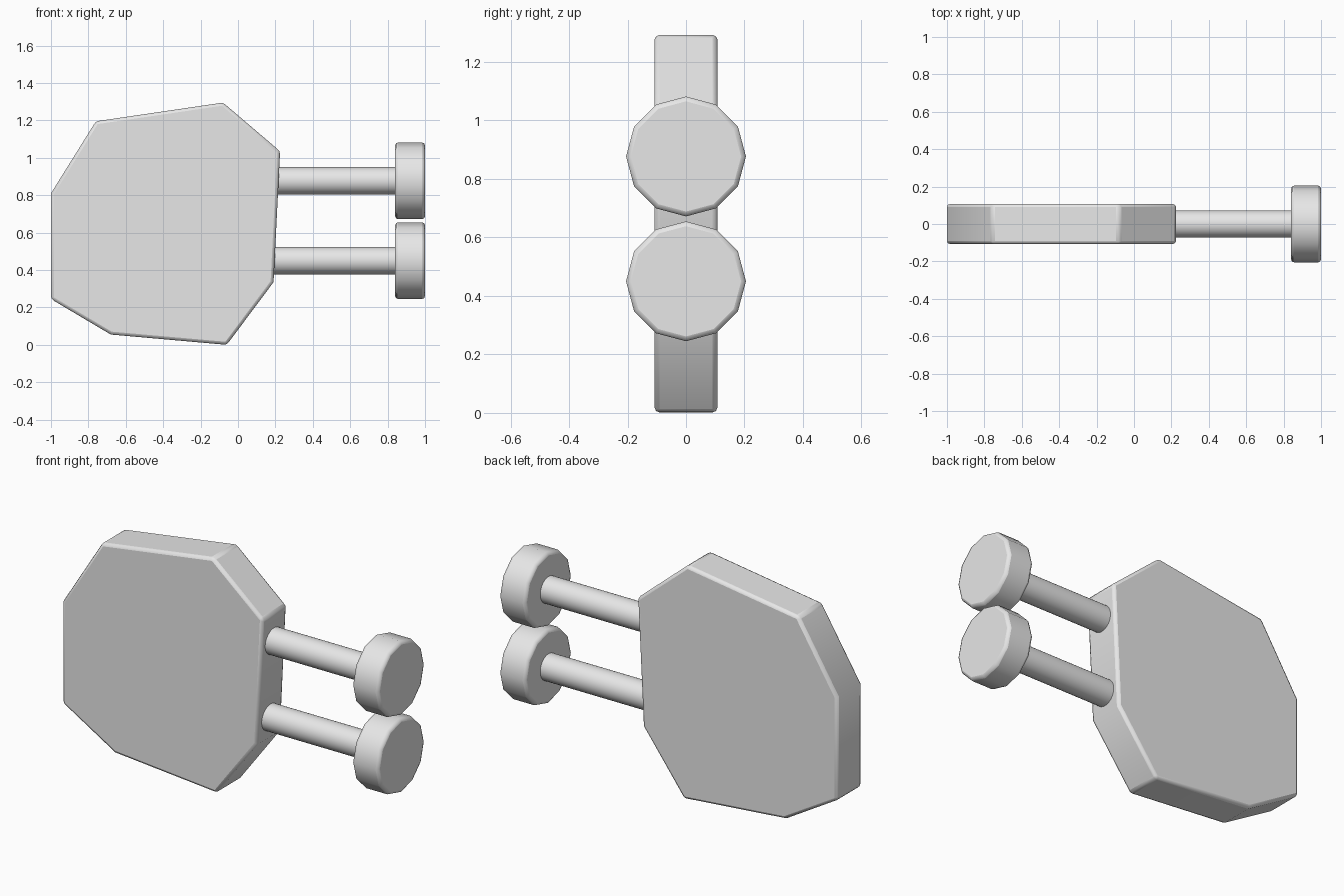
import bpy, bmesh, math
from mathutils import Matrix

cube = bpy.data.objects.get("Cube")
if cube:
    bpy.data.objects.remove(cube, do_unlink=True)

# Single plain grey
grey = bpy.data.materials.new("light_grey")
grey.use_nodes = True
grey.diffuse_color = (0.8, 0.8, 0.8, 1)
grey.node_tree.nodes["Principled BSDF"].inputs["Base Color"].default_value = (0.8, 0.8, 0.8, 1)


def finish(name, bm, bevel):
    """Turn a bmesh into a softly bevelled, smooth-shaded object."""
    bmesh.ops.recalc_face_normals(bm, faces=bm.faces)
    mesh = bpy.data.meshes.new(name)
    bm.to_mesh(mesh)
    bm.free()
    mesh.materials.append(grey)
    obj = bpy.data.objects.new(name, mesh)
    bpy.context.collection.objects.link(obj)
    if bevel:
        mod = obj.modifiers.new("soft_edges", 'BEVEL')
        mod.width = bevel
        mod.segments = 2
        mod.limit_method = 'ANGLE'
        mod.angle_limit = math.radians(35)
    bpy.ops.object.select_all(action='DESELECT')
    obj.select_set(True)
    bpy.context.view_layer.objects.active = obj
    bpy.ops.object.shade_smooth_by_angle(angle=math.radians(40))
    return obj


def rod(name, x0, x1, z, radius, sides, bevel):
    """Cylinder lying along x, with a corner pointing straight up."""
    bm = bmesh.new()
    place = Matrix.Translation(((x0 + x1) / 2, 0, z)) @ Matrix.Rotation(math.pi / 2, 4, 'Y')
    bmesh.ops.create_cone(bm, cap_ends=True, segments=sides, radius1=radius,
                          radius2=radius, depth=x1 - x0, matrix=place)
    return finish(name, bm, bevel)


# Irregular eight-sided slab
outline = [(-1, 0.245), (-0.68, 0.055), (-0.06, 0), (0.19, 0.335),
           (0.225, 1.035), (-0.08, 1.295), (-0.76, 1.195), (-1, 0.81)]
half = 0.107
bm = bmesh.new()
face = bm.faces.new([bm.verts.new((x, -half, z)) for x, z in outline])
grown = bmesh.ops.extrude_face_region(bm, geom=[face])
moved = [v for v in grown["geom"] if isinstance(v, bmesh.types.BMVert)]
bmesh.ops.translate(bm, verts=moved, vec=(0, 2 * half, 0))
finish("slab_body", bm, 0.016)

# Two pegs, each a round stem with a twelve-sided end disc
for label, z in (("upper", 0.877), ("lower", 0.45)):
    rod(label + "_stem", 0.1, 0.86, z, 0.073, 32, 0)
    rod(label + "_disc", 0.84, 1.0, z, 0.205, 12, 0.016)
